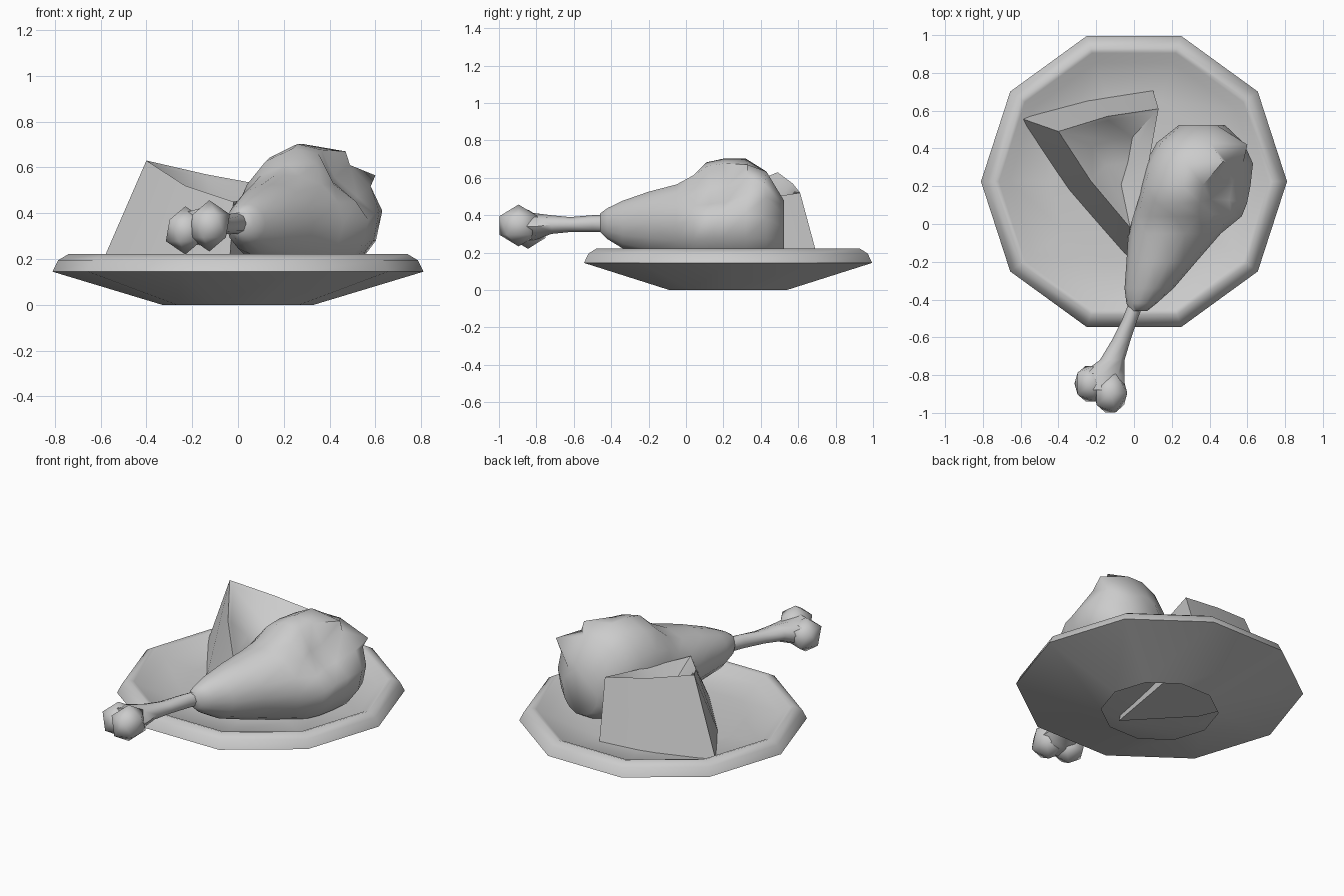
import bpy, bmesh, math
from mathutils import Vector

if "Cube" in bpy.data.objects:
    bpy.data.objects.remove(bpy.data.objects["Cube"])


def finish(name, bm, angle):
    bmesh.ops.recalc_face_normals(bm, faces=bm.faces)
    mesh = bpy.data.meshes.new(name)
    bm.to_mesh(mesh)
    bm.free()
    ob = bpy.data.objects.new(name, mesh)
    bpy.context.collection.objects.link(ob)
    bpy.ops.object.select_all(action='DESELECT')
    ob.select_set(True)
    bpy.context.view_layer.objects.active = ob
    bpy.ops.object.shade_smooth_by_angle(angle=math.radians(angle))
    return ob


def loft(bm, rings, cap_start=True, cap_end=True):
    loops = [[bm.verts.new(p) for p in ring] for ring in rings]
    n = len(loops[0])
    for a, b in zip(loops, loops[1:]):
        for i in range(n):
            j = (i + 1) % n
            bm.faces.new((a[i], a[j], b[j], b[i]))
    if cap_start:
        bm.faces.new(loops[0])
    if cap_end:
        bm.faces.new(loops[-1])


def oval(y, x0, x1, z0, z1, n):
    cx, cz = (x0 + x1) / 2, (z0 + z1) / 2
    return [Vector((cx + (x1 - x0) / 2 * math.cos(math.tau * i / n), y,
                    cz + (z1 - z0) / 2 * math.sin(math.tau * i / n))) for i in range(n)]


# plate: ten-sided lathe with open foot and a shallow well
profile = [(.33, 0), (.81, .145), (.785, .195), (.74, .222), (.715, .215),
           (.66, .18), (.45, .16), (.25, .155)]
bm = bmesh.new()
loft(bm, [[(r * math.cos(math.tau * i / 10), .225 + r * math.sin(math.tau * i / 10), z)
           for i in range(10)] for r, z in profile], cap_start=False)
finish("plate", bm, 60)

# drumstick meat: y, left, right, bottom, top of each section
sections = [(-.46, -.02, .07, .31, .41), (-.42, -.04, .12, .27, .44),
            (-.34, -.05, .21, .22, .48),
            (-.20, -.04, .33, .18, .53), (-.05, -.03, .46, .14, .57),
            (.04, -.01, .57, .12, .62), (.11, .01, .60, .11, .69),
            (.20, .03, .62, .11, .71), (.32, .06, .63, .11, .71),
            (.43, .12, .58, .13, .64), (.525, .24, .48, .19, .48)]
rings = [oval(*s, 14) for s in sections]
# bite taken from the upper right side
bite, radius = Vector((.56, .15, .63)), .24
push = Vector((-.6, .15, -.6)).normalized()
for ring in rings:
    for p in ring:
        d = (p - bite).length
        if d < radius:
            p += push * (radius - d) * .75
# torn skin left standing behind the bite
rings[9][2] = Vector((.60, .42, .565))
rings[8][3] = Vector((.47, .33, .67))
bm = bmesh.new()
loft(bm, rings)
finish("drumstick_meat", bm, 60)

# bone shaft
shaft = [(-.40, -.02, .06, .31, .40), (-.50, -.06, .02, .31, .40),
         (-.62, -.12, -.02, .31, .39), (-.72, -.18, -.05, .30, .40),
         (-.80, -.29, -.05, .27, .41), (-.88, -.29, -.05, .26, .42)]
bm = bmesh.new()
loft(bm, [oval(*s, 8) for s in shaft])
finish("bone_shaft", bm, 60)

# bone knuckles
for side, centre, size in (("left", (-.23, -.845, .325), (.095, .11, .105)),
                           ("right", (-.125, -.895, .345), (.1, .12, .112))):
    bm = bmesh.new()
    bmesh.ops.create_icosphere(bm, subdivisions=1, radius=1)
    for v in bm.verts:
        v.co = Vector(centre) + Vector([a * b for a, b in zip(v.co, size)])
    finish("bone_knuckle_" + side, bm, 70)

# leaning wedge with a scooped top
base = [(-.60, .56, .17), (-.25, .66, .13), (.10, .71, .15),
        (.05, .25, .11), (-.04, -.18, .13), (-.34, .16, .12)]
rim = [(-.40, .49, .63), (-.14, .57, .57), (.13, .61, .52),
       (.07, .28, .47), (-.02, -.02, .45), (-.23, .23, .52)]
dip = Vector((-.10, .36, .40))
lip = [Vector(p).lerp(dip, .1) for p in rim]
scoop = [Vector(p).lerp(dip, .6) - Vector((0, 0, .03)) for p in rim]
bm = bmesh.new()
loft(bm, [base, rim, lip, scoop])
finish("wedge", bm, 50)
